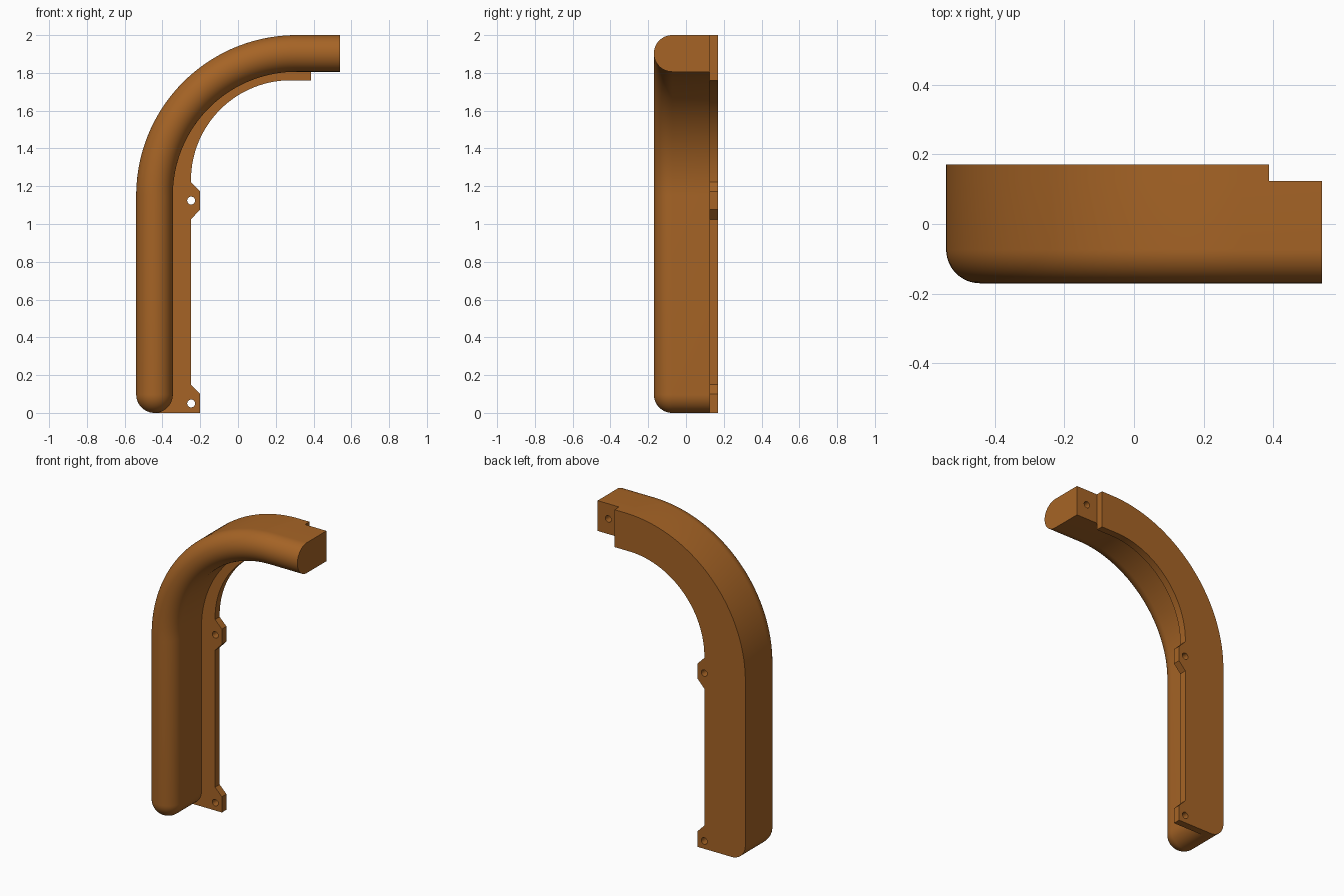
import bpy, bmesh, math
from math import sin, cos, pi

if "Cube" in bpy.data.objects:
    bpy.data.objects.remove(bpy.data.objects["Cube"])

R = 0.097                     # half width of the bar
XC = -0.539 + R               # centreline of the straight leg
BEND = (0.31, 1.151)          # centre of the bend
RB = BEND[0] - XC             # centreline bend radius
FRONT, SEAM, BACK = -0.17, 0.124, 0.17
N = 48

brown = bpy.data.materials.new("brown")
brown.diffuse_color = (0.38, 0.127, 0.019, 1)
brown.use_nodes = True
brown.node_tree.nodes["Principled BSDF"].inputs["Base Color"].default_value = brown.diffuse_color


def finish(bm, name):
    bmesh.ops.remove_doubles(bm, verts=bm.verts, dist=1e-5)
    bmesh.ops.recalc_face_normals(bm, faces=bm.faces)
    me = bpy.data.meshes.new(name)
    bm.to_mesh(me)
    bm.free()
    ob = bpy.data.objects.new(name, me)
    bpy.context.collection.objects.link(ob)
    me.materials.append(brown)
    return ob


def drill(target, x, z, y0, y1, r=0.021):
    # round screw hole running front to back
    bpy.ops.mesh.primitive_cylinder_add(vertices=24, radius=r, depth=y1 - y0,
                                        location=(x, (y0 + y1) / 2, z), rotation=(pi / 2, 0, 0))
    cutter = bpy.context.object
    cutter.name = "hole_cutter"
    cutter.hide_render = True
    mod = target.modifiers.new("hole", 'BOOLEAN')
    mod.operation, mod.solver, mod.object = 'DIFFERENCE', 'EXACT', cutter
    bpy.context.view_layer.objects.active = target
    bpy.ops.object.modifier_apply(modifier=mod.name)
    bpy.data.objects.remove(cutter)


def smooth(ob):
    bpy.ops.object.select_all(action='DESELECT')
    ob.select_set(True)
    bpy.context.view_layer.objects.active = ob
    bpy.ops.object.shade_smooth_by_angle(angle=math.radians(25))


# Bar: round-fronted section swept up the leg, round the bend, out to the end
stations = []                 # x, z, direction of the section, scale
for i in range(13):           # domed foot
    a = pi / 2 * i / 12
    stations.append((XC, R - R * cos(a), pi, max(sin(a), 1e-7)))
for i in range(N + 1):        # bend
    a = pi - pi / 2 * i / N
    stations.append((BEND[0] + RB * cos(a), BEND[1] + RB * sin(a), a, 1))
stations.append((0.539, BEND[1] + RB, pi / 2, 1))

yc = FRONT + R
bm = bmesh.new()
rings = []
for x, z, a, s in stations:
    sec = [(R * s, SEAM)]
    sec += [(R * s * cos(pi * k / 24), yc - R * s * sin(pi * k / 24)) for k in range(25)]
    sec += [(-R * s, SEAM)]
    rings.append([bm.verts.new((x + u * cos(a), y, z + u * sin(a))) for u, y in sec])
for p, q in zip(rings, rings[1:]):
    for k in range(len(p)):
        j = (k + 1) % len(p)
        bm.faces.new((p[k], p[j], q[j], q[k]))
bm.faces.new(rings[-1])
bar = finish(bm, "bar")
drill(bar, 0.463, 1.903, SEAM - 0.1, SEAM + 0.05)
smooth(bar)

# Back plate: follows the bar outside, with a lip and two screw tabs inside
RO = RB + R
pts = [(XC - R * sin(pi / 2 * i / 12), R - R * cos(pi / 2 * i / 12)) for i in range(13)]
pts += [(BEND[0] - RO * cos(pi / 2 * i / N), BEND[1] + RO * sin(pi / 2 * i / N)) for i in range(N + 1)]
pts += [(0.387, 2.0), (0.387, 1.761)]
pts += [(0.28 - 0.529 * sin(pi / 2 * i / N), 1.232 + 0.529 * cos(pi / 2 * i / N)) for i in range(N + 1)]
pts += [(-0.249, 1.222), (-0.201, 1.173), (-0.201, 1.076), (-0.249, 1.025),
        (-0.249, 0.149), (-0.201, 0.1), (-0.201, 0)]
bm = bmesh.new()
f = bm.faces.new([bm.verts.new((x, SEAM, z)) for x, z in pts])
ext = bmesh.ops.extrude_face_region(bm, geom=[f])
moved = [v for v in ext["geom"] if isinstance(v, bmesh.types.BMVert)]
bmesh.ops.translate(bm, verts=moved, vec=(0, BACK - SEAM, 0))
plate = finish(bm, "back_plate")
for hz in (0.05, 1.124):
    drill(plate, -0.248, hz, SEAM - 0.05, BACK + 0.05)
smooth(plate)
